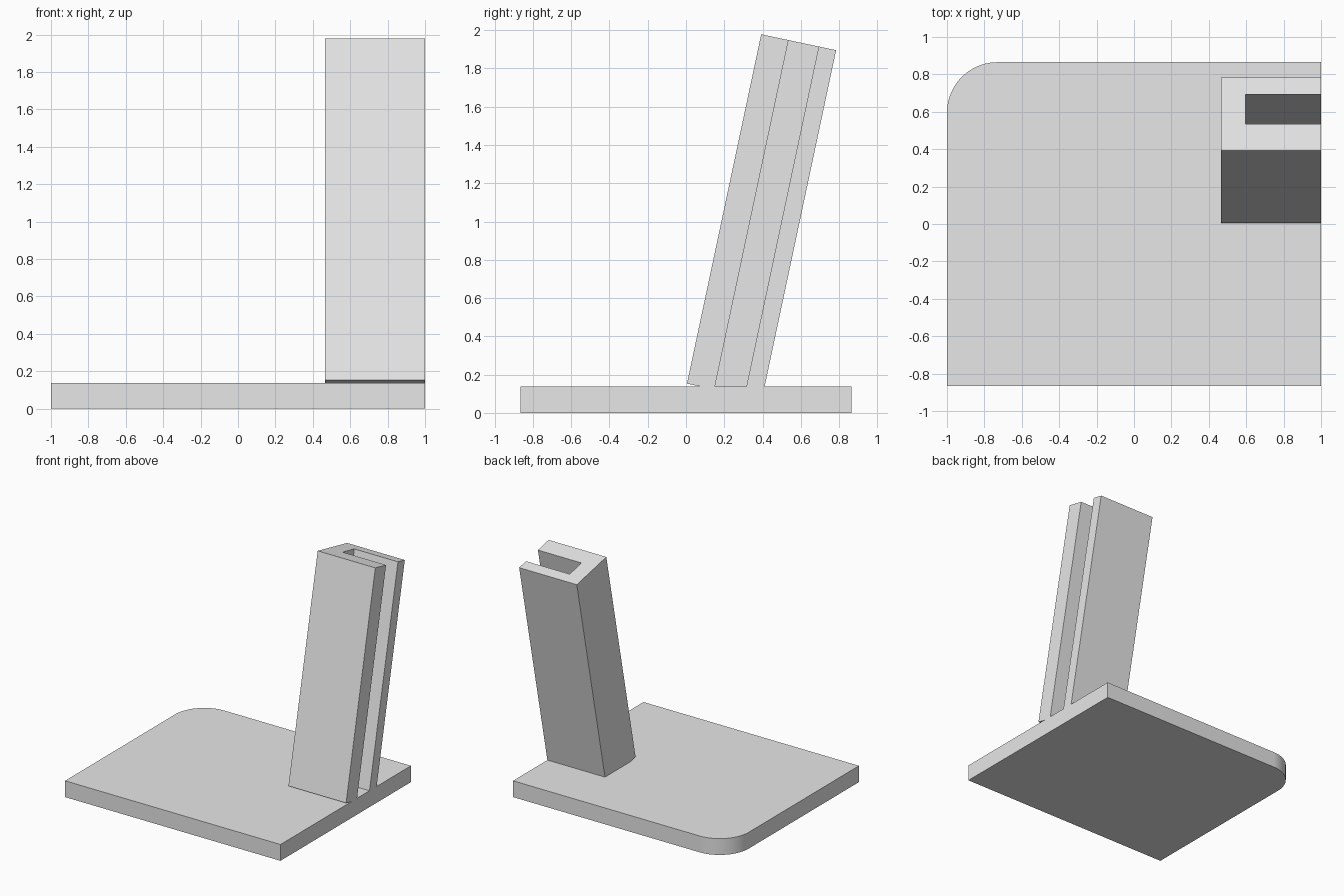
import bpy
import bmesh
from math import cos, sin, pi, radians
from mathutils import Matrix, Vector

cube = bpy.data.objects.get("Cube")
if cube:
    bpy.data.objects.remove(cube, do_unlink=True)

BASE_TOP = 0.137
HALF_Y = 0.865

grey = bpy.data.materials.new("plain grey")
grey.use_nodes = True
grey.diffuse_color = (0.8, 0.8, 0.8, 1)
grey.node_tree.nodes["Principled BSDF"].inputs["Base Color"].default_value = (0.8, 0.8, 0.8, 1)


def extrude_profile(points, height):
    """Return a bmesh prism made from an outline in the xy plane."""
    bm = bmesh.new()
    face = bm.faces.new([bm.verts.new((x, y, 0)) for x, y in points])
    result = bmesh.ops.extrude_face_region(bm, geom=[face])
    verts = [v for v in result["geom"] if isinstance(v, bmesh.types.BMVert)]
    bmesh.ops.translate(bm, verts=verts, vec=(0, 0, height))
    bmesh.ops.recalc_face_normals(bm, faces=bm.faces)
    return bm


def add_object(name, bm):
    mesh = bpy.data.meshes.new(name)
    bm.to_mesh(mesh)
    bm.free()
    mesh.materials.append(grey)
    obj = bpy.data.objects.new(name, mesh)
    bpy.context.collection.objects.link(obj)
    return obj


# Base plate with one rounded rear corner
radius, steps = 0.27, 24
outline = [(-1, -HALF_Y), (1, -HALF_Y), (1, HALF_Y)]
for i in range(steps + 1):
    a = pi / 2 + pi / 2 * i / steps
    outline.append((-1 + radius + radius * cos(a), HALF_Y - radius + radius * sin(a)))
base = add_object("base_plate", extrude_profile(outline, BASE_TOP))
bpy.ops.object.select_all(action="DESELECT")
base.select_set(True)
bpy.context.view_layer.objects.active = base
bpy.ops.object.shade_smooth_by_angle(angle=radians(30))

# Leaning post with a side channel, trimmed where it meets the base
channel = [(0.465, 0), (1, 0), (1, 0.146), (0.595, 0.146),
           (0.595, 0.307), (1, 0.307), (1, 0.4), (0.465, 0.4)]
post = extrude_profile(channel, 1.866)
lean = Matrix.Translation((0, 0.005, 0.153)) @ Matrix.Rotation(radians(-12), 4, "X")
bmesh.ops.transform(post, matrix=lean, verts=post.verts)
bmesh.ops.bisect_plane(post, geom=post.verts[:] + post.edges[:] + post.faces[:],
                       plane_co=Vector((0, 0, BASE_TOP)), plane_no=Vector((0, 0, 1)),
                       clear_inner=True)
add_object("channel_post", post)
